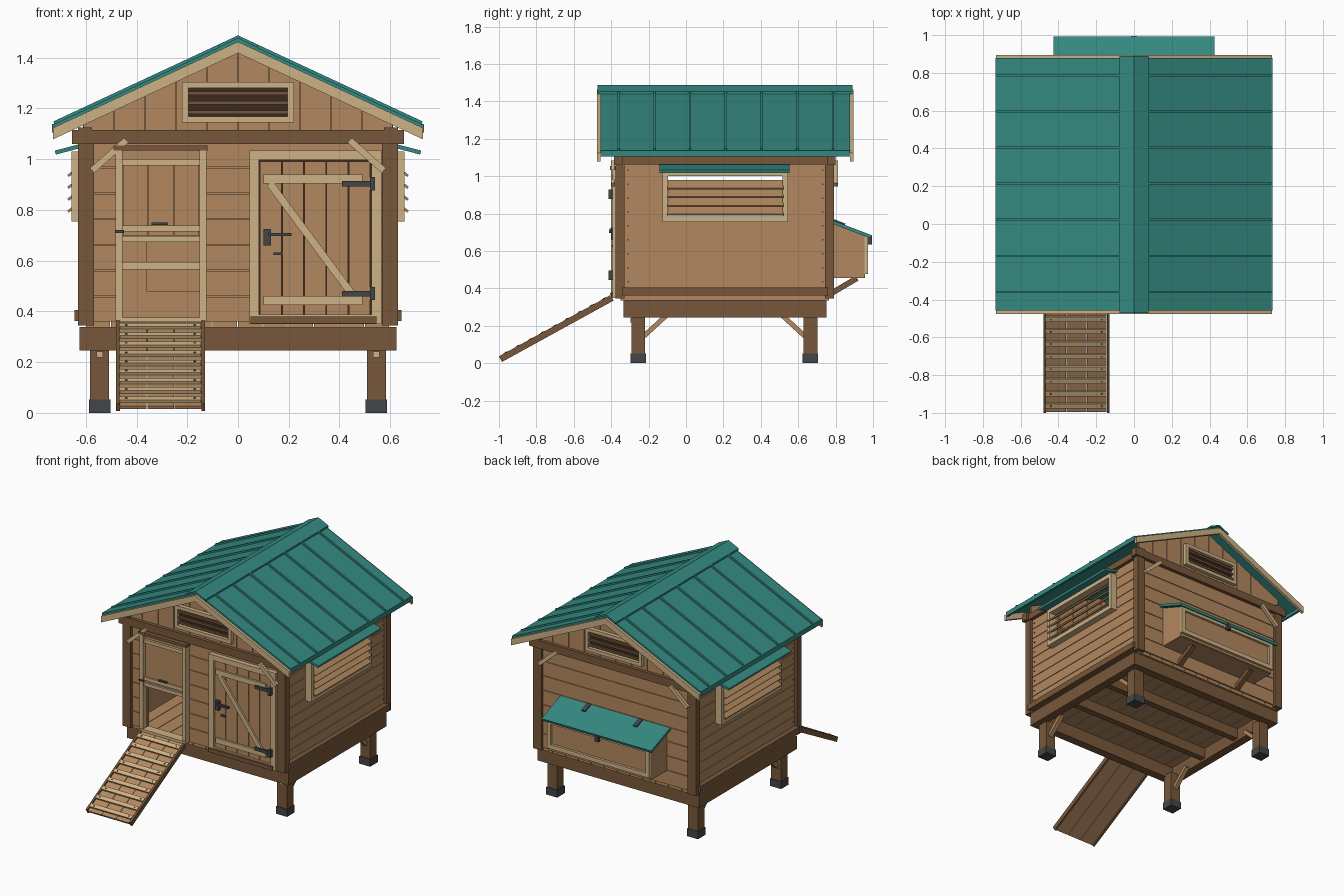
import bpy, bmesh
from mathutils import Matrix, Vector

cube = bpy.data.objects.get("Cube")
if cube:
    bpy.data.objects.remove(cube, do_unlink=True)


def colour(name, r, g, b):
    m = bpy.data.materials.new(name)
    m.use_nodes = True
    m.diffuse_color = (r, g, b, 1)
    m.node_tree.nodes["Principled BSDF"].inputs["Base Color"].default_value = (r, g, b, 1)
    return m


TAN = colour("tan planks", .45, .25, .115)
BROWN = colour("dark timber", .19, .097, .043)
BEIGE = colour("pale trim", .61, .445, .24)
TEAL = colour("teal metal", .034, .25, .22)
IRON = colour("black iron", .055, .06, .065)
VOID = colour("shadow brown", .045, .023, .013)


def box(x0, x1, y0, y1, z0, z1):
    c = Vector((x0 + x1, y0 + y1, z0 + z1)) / 2
    return Matrix.Translation(c) @ Matrix.Diagonal((x1 - x0, y1 - y0, z1 - z0, 1))


def bar(p, q, w, h):
    p, q = Vector(p), Vector(q)
    turn = (q - p).to_track_quat('X', 'Z').to_matrix().to_4x4()
    return Matrix.Translation((p + q) / 2) @ turn @ Matrix.Diagonal(((q - p).length, w, h, 1))


def both(*shapes):
    flip = Matrix.Diagonal((-1, 1, 1, 1))
    return list(shapes) + [flip @ s for s in shapes]


def part(name, mat, shapes):
    """Each shape is a box matrix, or (outline, axis, start, end) for a prism."""
    bm = bmesh.new()
    for s in shapes:
        if isinstance(s, Matrix):
            bmesh.ops.create_cube(bm, size=1, matrix=s)
        else:
            pts, axis, a, b = s
            place = (lambda u, v, w: (w, u, v)) if axis == 'x' else (lambda u, v, w: (u, w, v))
            lo = [bm.verts.new(place(u, v, a)) for u, v in pts]
            hi = [bm.verts.new(place(u, v, b)) for u, v in pts]
            bm.faces.new(lo)
            bm.faces.new(hi[::-1])
            for i in range(len(pts)):
                j = (i + 1) % len(pts)
                bm.faces.new((lo[i], hi[i], hi[j], lo[j]))
    bmesh.ops.recalc_face_normals(bm, faces=bm.faces)
    me = bpy.data.meshes.new(name)
    bm.to_mesh(me)
    bm.free()
    me.materials.append(mat)
    ob = bpy.data.objects.new(name, me)
    bpy.context.collection.objects.link(ob)
    return ob


def planks(axis, a, b, u0, u1, z0, z1, n, hole=None, gap=.004):
    """Horizontal boards facing x or y, cut around a hole."""
    out, step = [], (z1 - z0) / n
    for i in range(n):
        lo, hi = z0 + i * step, z0 + (i + 1) * step - gap
        cells = [(u0, u1, lo, hi)]
        if hole and hi > hole[2] and lo < hole[3]:
            h0, h1, v0, v1 = hole
            cells = [(u0, h0, lo, hi), (h1, u1, lo, hi)]
            if lo < v0:
                cells.append((h0, h1, lo, v0))
            if hi > v1:
                cells.append((h0, h1, v1, hi))
        for c, d, e, f in cells:
            out.append(box(a, b, c, d, e, f) if axis == 'x' else box(c, d, a, b, e, f))
    return out


def frame(axis, a, b, u0, u1, z0, z1, w):
    return planks(axis, a, b, u0, u1, z0, z1, 1, (u0 + w, u1 - w, z0 + w, z1 - w), 0)


# Legs, feet and floor frame
leg_y = (-.255, .665)
part("legs", BROWN, both(*[box(.508, .583, y - .037, y + .037, .04, .26) for y in leg_y]))
part("feet", IRON, both(*[box(.503, .588, y - .042, y + .042, 0, .052) for y in leg_y]))
part("leg_braces", TAN, both(bar((.545, -.225, .145), (.545, -.1, .26), .03, .026),
                             bar((.545, .635, .145), (.545, .51, .26), .03, .026)))
part("brace_pegs", BEIGE, both(box(.533, .557, -.298, -.29, .218, .242)))
part("base_frame", BROWN, both(box(.565, .625, -.335, .75, .245, .338)) +
     [box(-.625, .625, y, y + .06, .245, .338) for y in (-.335, .69)] +
     [box(-.565, .565, y, y + .045, .262, .335) for y in (.02, .36)])
part("floor_boards", TAN, [box(-.6 + i * .1, -.504 + i * .1, -.35, .765, .336, .362)
                           for i in range(12)])
part("side_skirts", BROWN, both(box(.6, .645, -.34, .76, .362, .405)))

# Walls of boards over a recessed lining
pop_hole = (-.455, -.15, .36, .69)
nest_hole = (-.36, .36, .48, .68)
vent_hole = (-.1, .52, .78, 1.01)
part("front_wall", TAN, planks('y', -.36, -.34, -.58, .58, .36, 1.07, 7, pop_hole) +
     planks('y', -.352, -.335, -.58, .58, .36, 1.07, 1, pop_hole))
part("back_wall", TAN, planks('y', .755, .775, -.58, .58, .36, 1.07, 7, nest_hole) +
     planks('y', .75, .767, -.58, .58, .36, 1.07, 1, nest_hole))
part("side_walls", TAN, both(*(planks('x', .59, .61, -.335, .755, .4, 1.07, 9, vent_hole) +
                               planks('x', .585, .602, -.335, .755, .36, 1.07, 1, vent_hole))))
part("wall_nails", IRON, both(*[box(.609, .613, y - .004, y + .004, z - .004, z + .004)
                                for y in (-.31, .73)
                                for z in [.437 + i * .0744 for i in range(9)]]))
part("corner_posts", BROWN, both(*[box(.567, .63, y, y + .048, .345, 1.07) for y in (-.378, .743)]))
part("top_beams", BROWN, both(box(.59, .635, -.385, .8, 1.062, 1.108)) +
     [box(-.655, .655, y, y + .045, 1.06, 1.115) for y in (-.385, .755)])
part("beam_caps", BROWN, both(*[box(.575, .63, y, y + .04, 1.11, 1.125) for y in (-.38, .76)]))
part("knee_braces", BEIGE, both(*[bar((.575, y, .955), (.44, y, 1.075), .02, .026)
                                  for y in (-.392, .802)]))

# Roof
RIDGE, SLOPE, EAVE = 1.476, .466, .73


def roof_z(x, drop=0):
    return RIDGE - drop - SLOPE * abs(x)


def chevron(half, top, bottom):
    return ([(x, roof_z(x, top)) for x in (-half, 0, half)] +
            [(x, roof_z(x, bottom)) for x in (half, 0, -half)])


part("roof_sheets", TEAL, [(chevron(EAVE, 0, .014), 'y', -.458, .878)])
part("ridge_cap", TEAL, [(chevron(.078, -.012, 0), 'y', -.472, .89)])
part("roof_ribs", TEAL, both(*[bar((.07, y, roof_z(.07) + .003), (.725, y, roof_z(.725) + .003), .012, .016)
                               for y in [-.36 + i * .191 for i in range(7)]]))
part("eave_strips", TEAL, both(box(.718, .733, -.458, .878, 1.105, 1.138)))
part("rake_boards", BEIGE, [(chevron(EAVE, .013, .058), 'y', y, y + .02) for y in (-.476, .876)])

# Gables with vertical boards
gables = []
for y in (-.362, .757):
    for i in range(-5, 5):
        x0, x1 = i * .122 + .002, (i + 1) * .122 - .002
        gables.append(([(x0, 1.1), (x1, 1.1), (x1, roof_z(x1, .013)), (x0, roof_z(x0, .013))],
                       'y', y, y + .02))
    gables.append(([(-.61, 1.1), (.61, 1.1), (.61, roof_z(.61, .013)), (0, roof_z(0, .013)),
                    (-.61, roof_z(.61, .013))], 'y', y + .006, y + .014))
part("gable_boards", TAN, gables)
for side, y, s in (("front", -.362, -1), ("back", .777, 1)):
    lo, hi = sorted((y, y + s * .028))
    part(side + "_gable_vent_frame", BEIGE, frame('y', lo, hi, -.22, .22, 1.145, 1.305, .024))
    part(side + "_gable_vent_back", VOID, [box(-.2, .2, y - .004, y + .004, 1.165, 1.285)])
    part(side + "_gable_vent_slats", BROWN, [bar((-.197, y + s * .012, z), (.197, y + s * .012, z), .014, .014)
                                             for z in (1.185, 1.222, 1.26)])

# Side vents with louvres and awnings
part("side_vent_frames", BEIGE, both(*frame('x', .605, .657, -.125, .545, .755, 1.03, .029)))
part("side_vent_slats", TAN, both(*[([m for m in [bar((.615, .21, z + .03), (.67, .21, z - .012), .62, .01)]][0])
                                    for z in [.805 + i * .047 for i in range(4)]]))
part("side_awnings", TEAL, both(bar((.605, .207, 1.056), (.72, .207, 1.026), .695, .016)))

# Small entrance with lifted hatch
part("hatch_posts", BEIGE, [box(x, x + .026, -.4, -.355, .36, 1.035) for x in (-.482, -.151)])
part("hatch_head", BROWN, [box(-.49, -.12, -.405, -.355, 1.034, 1.054)])
part("hatch_panel", TAN, [box(-.452 + i * .1, -.355 + i * .1, -.38, -.366, .7, 1.0) for i in range(3)] +
     [box(-.455, -.152, -.372, -.36, .7, 1.034)])
part("hatch_rails", BEIGE, [box(-.455, -.152, -.39, -.365, z, z + .024) for z in (.674, .714, .976)] +
     [box(-.482, -.125, -.405, -.34, .358, .376)])
part("hatch_handle", IRON, [box(-.34, -.275, -.4, -.385, .74, .75),
                            box(-.485, -.45, -.408, -.395, .71, .72)])
part("roost_bars", BEIGE, [bar((-.585, y, .58), (.585, y, .58), .03, .03) for y in (.2, .45)])

# Large door
part("door_frame", BEIGE, frame('y', -.392, -.35, .045, .565, .35, 1.035, .038))
part("door_backing", VOID, [box(.08, .53, -.366, -.358, .38, 1.0)])
part("door_planks", TAN, [box(.087 + i * .0875, .171 + i * .0875, -.38, -.364, .385, .99) for i in range(5)])
part("door_sill", BROWN, [box(.05, .545, -.402, -.36, .352, .38)])
part("door_braces", BEIGE, [box(.1, .49, -.393, -.378, z, z + .036) for z in (.425, .904)] +
     [bar((.125, -.386, .905), (.455, -.386, .46), .013, .03)])
hinges = []
for z in (.47, .903):
    hinges += [box(.41, .53, -.403, -.39, z - .011, z + .011),
               box(.52, .54, -.415, -.388, z - .026, z + .026)]
part("door_hinges", IRON, hinges)
part("door_latch", IRON, [box(.1, .13, -.4, -.378, .66, .725), box(.12, .21, -.412, -.395, .697, .71),
                          box(.14, .175, -.395, -.378, .622, .632)])

# Ramp
A, B = Vector((-.305, -.992, .022)), Vector((-.305, -.395, .35))
up = Vector((0, -(B - A).z, (B - A).y)).normalized()
part("ramp_rails", BROWN, [bar(A + Vector((d, 0, 0)), B + Vector((d, 0, 0)), .014, .034)
                           for d in (-.168, .168)])
part("ramp_deck", TAN, [bar(A + Vector((d, 0, 0)), B + Vector((d, 0, 0)), .105, .014)
                        for d in (-.108, 0, .108)])
steps = [A.lerp(B, .06 + i * .11) + up * .012 for i in range(9)]
along = (B - A).normalized() * .014
part("ramp_cleats", BEIGE, [bar(p - along, p + along, .32, .014) for p in steps])
part("ramp_nails", IRON, [bar(p + Vector((d, 0, 0)), p + Vector((d, 0, 0)) + up * .009, .009, .009)
                          for p in steps for d in (-.135, .135)])

# Nest box on the back
part("nest_box_sides", TAN, [([(.77, .455), (.957, .455), (.957, .68), (.77, .755)], 'x', x, x + .018)
                             for x in (-.395, .377)])
part("nest_box_panel", TAN, [box(-.38, .38, .94, .957, .46, .68), box(-.38, .38, .77, .95, .455, .473)])
part("nest_box_trim", BEIGE, frame('y', .955, .974, -.397, .397, .478, .682, .03))
part("nest_box_lid", TEAL, [bar((0, .778, .757), (0, .99, .676), .85, .018)])
part("nest_box_hinges", IRON, both(bar((.2, .785, .767), (.2, .85, .742), .03, .01)))
part("nest_box_latch", IRON, [box(-.015, .015, .972, .994, .635, .68)])
part("nest_box_brackets", BROWN, both(bar((.25, .77, .37), (.25, .915, .455), .035, .03)))
